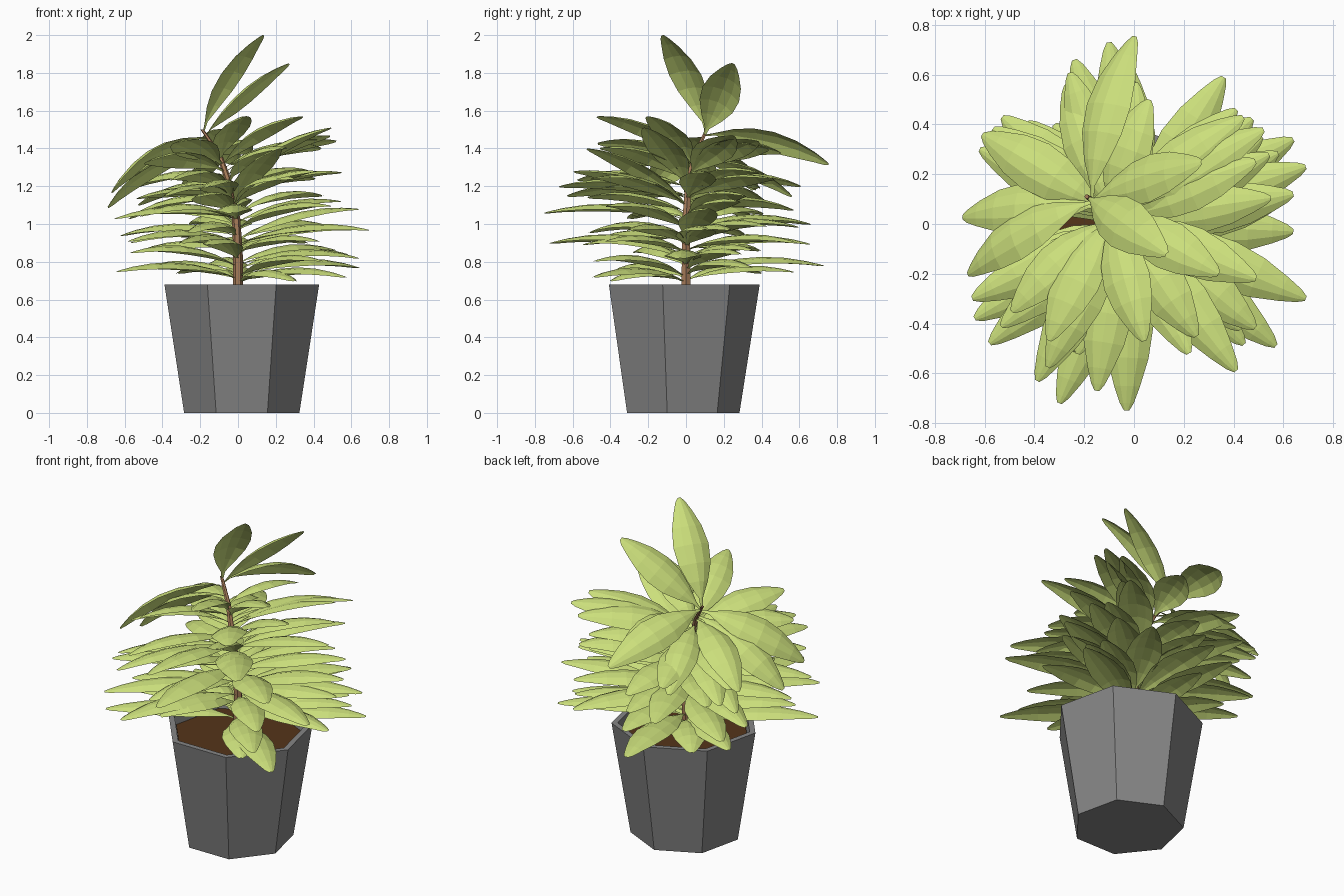
import bpy, bmesh, math, random
from mathutils import Vector

if "Cube" in bpy.data.objects:
    bpy.data.objects.remove(bpy.data.objects["Cube"])

random.seed(4)


def material(name, rgb):
    m = bpy.data.materials.new(name)
    m.diffuse_color = (*rgb, 1)
    m.use_nodes = True
    m.node_tree.nodes["Principled BSDF"].inputs["Base Color"].default_value = m.diffuse_color
    return m


def finish(name, bm, mat, normals=True):
    if normals:
        bmesh.ops.recalc_face_normals(bm, faces=bm.faces[:])
    me = bpy.data.meshes.new(name)
    bm.to_mesh(me)
    bm.free()
    me.materials.append(mat)
    ob = bpy.data.objects.new(name, me)
    bpy.context.collection.objects.link(ob)
    return ob


def ring(bm, c, r, n, start):
    angles = [start + 2 * math.pi * k / n for k in range(n)]
    return [bm.verts.new(c + Vector((r * math.cos(a), r * math.sin(a), 0))) for a in angles]


def lofted(name, sections, n, start, mat):
    bm = bmesh.new()
    rings = [ring(bm, c, r, n, start) for c, r in sections]
    for a, b in zip(rings, rings[1:]):
        for k in range(n):
            bm.faces.new((a[k], a[(k + 1) % n], b[(k + 1) % n], b[k]))
    bm.faces.new(rings[0])
    bm.faces.new(rings[-1])
    return finish(name, bm, mat)


grey = material("pot_grey", (0.24, 0.24, 0.24))
brown = material("soil_brown", (0.09, 0.035, 0.01))
bark = material("bark", (0.38, 0.2, 0.1))
green = material("leaf_green", (0.6, 0.74, 0.2))

# Seven-sided tapered pot with an open rim, and the soil inside
PX, PY = 0.02, -0.03
lofted("pot", [(Vector((PX, PY, z)), r) for z, r in
               ((0, 0.313), (0.68, 0.42), (0.68, 0.385), (0.60, 0.373))],
       7, math.pi / 2, grey)
lofted("soil", [(Vector((PX, PY, z)), r) for z, r in ((0.605, 0.372), (0.625, 0.374))],
       7, math.pi / 2, brown)

# Leaning stem
STEM = [Vector(p) for p in ((0, 0, 0.62), (0, 0, 0.85), (-0.01, 0, 1.03),
                            (-0.055, 0.015, 1.24), (-0.10, 0.05, 1.37), (-0.19, 0.11, 1.50))]
RADII = (0.028, 0.025, 0.022, 0.018, 0.015, 0.009)
lofted("stem", list(zip(STEM, RADII)), 6, 0, bark)


def stem_at(z):
    for a, b in zip(STEM, STEM[1:]):
        if z <= b.z:
            break
    return a.lerp(b, (z - a.z) / (b.z - a.z)), (b - a).normalized()


# Leaf outline: position along the leaf, half width
OUTLINE = ((0, .006), (.08, .012), (.22, .055), (.38, .09), (.55, .1),
           (.72, .084), (.87, .052), (.96, .028), (1, .01))


def add_leaf(bm, base, tip, up, arch=0.08, wide=1.0):
    chord = tip - base
    d = chord.normalized()
    n = (up - d * up.dot(d)).normalized()
    side = d.cross(n)
    rows = []
    for t, w in OUTLINE:
        w *= wide
        mid = base + chord * t + n * arch * 4 * t * (1 - t)
        rows.append([bm.verts.new(mid + side * w * u - n * w * 0.36 * u * u)
                     for u in (-1, -0.5, 0, 0.5, 1)])
    for a, b in zip(rows, rows[1:]):
        for k in range(4):
            bm.faces.new((a[k], b[k], b[k + 1], a[k + 1]))


# Outer leaves placed by tip; each joins the stem where its tilt meets it
TIPS = ((-0.10, 0.73, 0.78), (-0.24, 0.66, 1.00), (0.36, 0.59, 0.90), (0.41, 0.46, 1.24),
        (0.52, 0.38, 1.44), (0.64, 0.34, 0.77), (0.69, 0.23, 0.97), (0.64, 0.12, 1.08),
        (0.64, -0.03, 0.82), (0.69, -0.30, 0.97), (0.49, -0.22, 1.51), (0.57, -0.49, 0.72),
        (0.41, -0.59, 1.28), (0.22, -0.52, 1.40), (0.04, -0.47, 1.57), (0.34, -0.20, 1.57),
        (-0.03, -0.75, 1.06), (-0.15, -0.67, 1.20), (-0.30, -0.72, 0.90), (-0.39, -0.63, 1.15),
        (-0.58, -0.48, 0.91), (-0.64, -0.38, 0.75), (-0.65, -0.30, 1.03), (-0.62, 0.30, 0.94),
        (-0.53, 0.43, 1.10), (-0.32, 0.40, 0.74), (0.06, 0.50, 1.38), (0.30, -0.40, 0.70))
bm = bmesh.new()
for p in TIPS:
    tip = Vector(p)
    base, axis = stem_at(min(tip.z - 0.05, 1.36))
    out = (tip - base).xy
    rise = 0.04 - out.dot(axis.xy) / axis.z
    base, axis = stem_at(max(0.69, min(1.37, tip.z - rise)))
    add_leaf(bm, base, tip, axis, 0.065, 1.0)
finish("outer_leaves", bm, green, False)

# Inner leaves fill a spiral, gathered towards the same seven directions
GROUPS = (98, 45, 15, -45, -105, -150, 148)
bm = bmesh.new()
COUNT = 36
for i in range(COUNT):
    f = i / (COUNT - 1)
    base, axis = stem_at(0.70 + 0.63 * f)
    ang = math.radians(GROUPS[(i * 3) % 7] + random.uniform(-13, 13))
    x = Vector((1, 0, 0))
    x = (x - axis * x.dot(axis)).normalized()
    y = axis.cross(x)
    out = x * math.cos(ang) + y * math.sin(ang)
    length = random.uniform(0.56, 0.67)
    elev = math.radians(random.uniform(2, 9))
    tip = base + (out * math.cos(elev) + axis * math.sin(elev)) * length
    add_leaf(bm, base, tip, axis, random.uniform(0.05, 0.075), random.uniform(0.9, 1.05))
finish("inner_leaves", bm, green, False)

# Crown leaves: height of the joint, the tip, the arch
bm = bmesh.new()
LEAN = Vector((-0.5, 0.35, 0.8))
for z, tip, arch in ((1.49, (0.13, -0.12, 2.0), 0.07),
                     (1.47, (0.27, 0.25, 1.85), 0.05),
                     (1.47, (0.0, 0.755, 1.32), 0.09),
                     (1.46, (-0.67, -0.20, 1.17), 0.09),
                     (1.41, (-0.69, 0.03, 1.09), 0.09),
                     (1.38, (-0.61, 0.36, 1.18), 0.09)):
    add_leaf(bm, stem_at(z)[0], Vector(tip), LEAN, arch, 1.05)
finish("crown_leaves", bm, green, False)
